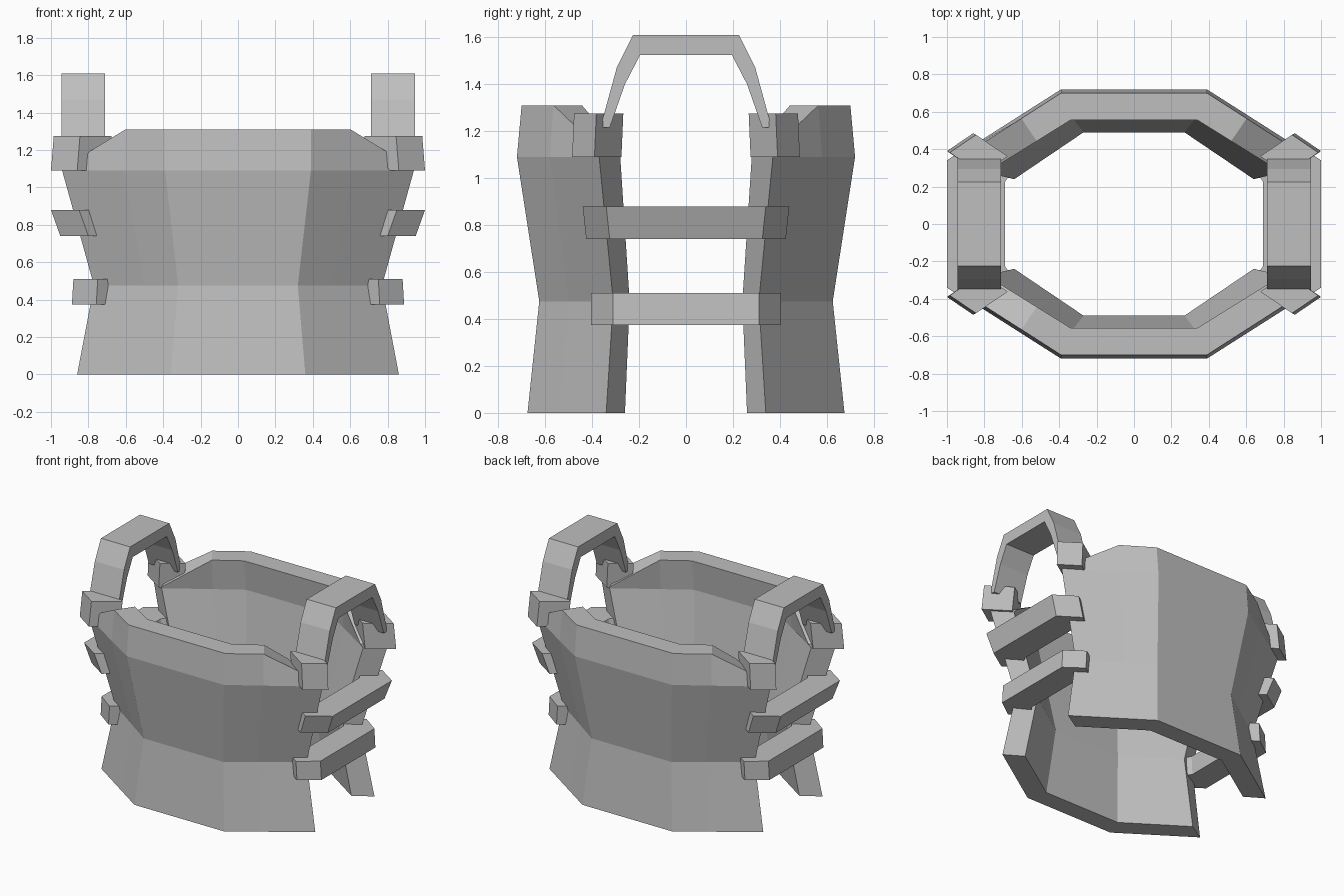
import bpy, bmesh

if "Cube" in bpy.data.objects:
    bpy.data.objects.remove(bpy.data.objects["Cube"])

grey = bpy.data.materials.new("plain_grey")
grey.diffuse_color = (0.52, 0.52, 0.52, 1)
grey.use_nodes = True
grey.node_tree.nodes["Principled BSDF"].inputs["Base Color"].default_value = grey.diffuse_color


def finish(name, bm):
    bmesh.ops.recalc_face_normals(bm, faces=bm.faces)
    me = bpy.data.meshes.new(name)
    bm.to_mesh(me)
    bm.free()
    me.materials.append(grey)
    ob = bpy.data.objects.new(name, me)
    bpy.context.collection.objects.link(ob)
    return ob


def prism(name, bottom, top):
    """Solid between two matching rings of 3D points."""
    bm = bmesh.new()
    a = [bm.verts.new(p) for p in bottom]
    b = [bm.verts.new(p) for p in top]
    n = len(a)
    bm.faces.new(a)
    bm.faces.new(b)
    for i in range(n):
        j = (i + 1) % n
        bm.faces.new((a[i], a[j], b[j], b[i]))
    return finish(name, bm)


# Plate rows: flat half width, flat y, end x, end y, z of flat, z of end
OUTER = [(0.36, 0.675, 0.86, 0.34, 0, 0),
         (0.32, 0.625, 0.77, 0.31, 0.475, 0.475),
         (0.39, 0.72, 0.94, 0.37, 1.09, 1.09),
         (0.39, 0.70, 0.92, 0.36, 1.31, 1.115)]
INNER = [(0.31, 0.54, 0.73, 0.26, 0, 0),
         (0.27, 0.49, 0.64, 0.24, 0.475, 0.475),
         (0.34, 0.58, 0.81, 0.28, 1.09, 1.09),
         (0.34, 0.555, 0.79, 0.275, 1.31, 1.115)]


def plate_row(row, s):
    w, y, ex, ey, z, ez = row
    mid = (w + 0.4 * (ex - w), y + 0.4 * (ey - y), z)
    half = [(w, y, z), mid, (ex, ey, ez)]
    pts = [(-px, py, pz) for px, py, pz in reversed(half)] + half
    return [(px, s * py, pz) for px, py, pz in pts]


def plate(name, s):
    bm = bmesh.new()
    out = [[bm.verts.new(p) for p in plate_row(r, s)] for r in OUTER]
    inn = [[bm.verts.new(p) for p in plate_row(r, s)] for r in INNER]
    # each level is a closed loop: outer wall, then inner wall back again
    loops = [o + i[::-1] for o, i in zip(out, inn)]
    n = len(loops[0])
    for lo, hi in zip(loops, loops[1:]):
        for i in range(n):
            j = (i + 1) % n
            bm.faces.new((lo[i], lo[j], hi[j], hi[i]))
    for k in (0, -1):
        for i in range(5):
            bm.faces.new((out[k][i], out[k][i + 1], inn[k][i + 1], inn[k][i]))
    finish(name, bm)


plate("front_plate", -1)
plate("back_plate", 1)


def ring(half, z, sx, dx=0, dy=0):
    """Front half outline mirrored to the back."""
    pts = [(x + dx, y + dy) for x, y in half]
    pts += [(x, -y) for x, y in reversed(pts)]
    return [(sx * x, y, z) for x, y in pts]


# Side strap outlines, seen from above: inner edge, buried end, clip, outer edge
MIDDLE = [(0.80, -0.25), (0.74, -0.36), (0.85, -0.44), (1.0, -0.34)]
LOWER = [(0.69, -0.225), (0.63, -0.32), (0.75, -0.405), (0.88, -0.31)]
BLOCK = [(0.86, -0.485), (1.0, -0.39), (0.83, -0.275), (0.69, -0.37)]
# Shoulder arch, front half of outer and inner curves (y, z)
ARCH = [(-0.365, 1.215), (-0.295, 1.47), (-0.225, 1.61)]
ARCH_IN = [(-0.325, 1.215), (-0.26, 1.40), (-0.195, 1.525)]

for sx, side in ((-1, "left"), (1, "right")):
    prism(side + "_middle_side_strap",
          ring(MIDDLE, 0.74, sx, -0.05, 0.015), ring(MIDDLE, 0.88, sx))
    prism(side + "_lower_side_strap",
          ring(LOWER, 0.375, sx, 0.008), ring(LOWER, 0.51, sx))

    # Clips where the shoulder straps meet the plates
    for sy, end in ((1, "front"), (-1, "back")):
        prism(f"{side}_{end}_shoulder_clip",
              [(sx * x, sy * y, 1.09) for x, y in BLOCK],
              [(sx * (x - 0.015), sy * (y + 0.008), 1.275) for x, y in BLOCK])

    # Shoulder strap: open arch built as a row of box sections
    bm = bmesh.new()
    outer = ARCH + [(-y, z) for y, z in reversed(ARCH)]
    inner = ARCH_IN + [(-y, z) for y, z in reversed(ARCH_IN)]
    secs = []
    for (oy, oz), (iy, iz) in zip(outer, inner):
        secs.append([bm.verts.new(p) for p in (
            (sx * 0.71, oy, oz), (sx * 0.945, oy, oz),
            (sx * 0.945, iy, iz), (sx * 0.71, iy, iz))])
    for a, b in zip(secs, secs[1:]):
        for i in range(4):
            j = (i + 1) % 4
            bm.faces.new((a[i], a[j], b[j], b[i]))
    bm.faces.new(secs[0])
    bm.faces.new(secs[-1])
    finish(side + "_shoulder_strap", bm)
